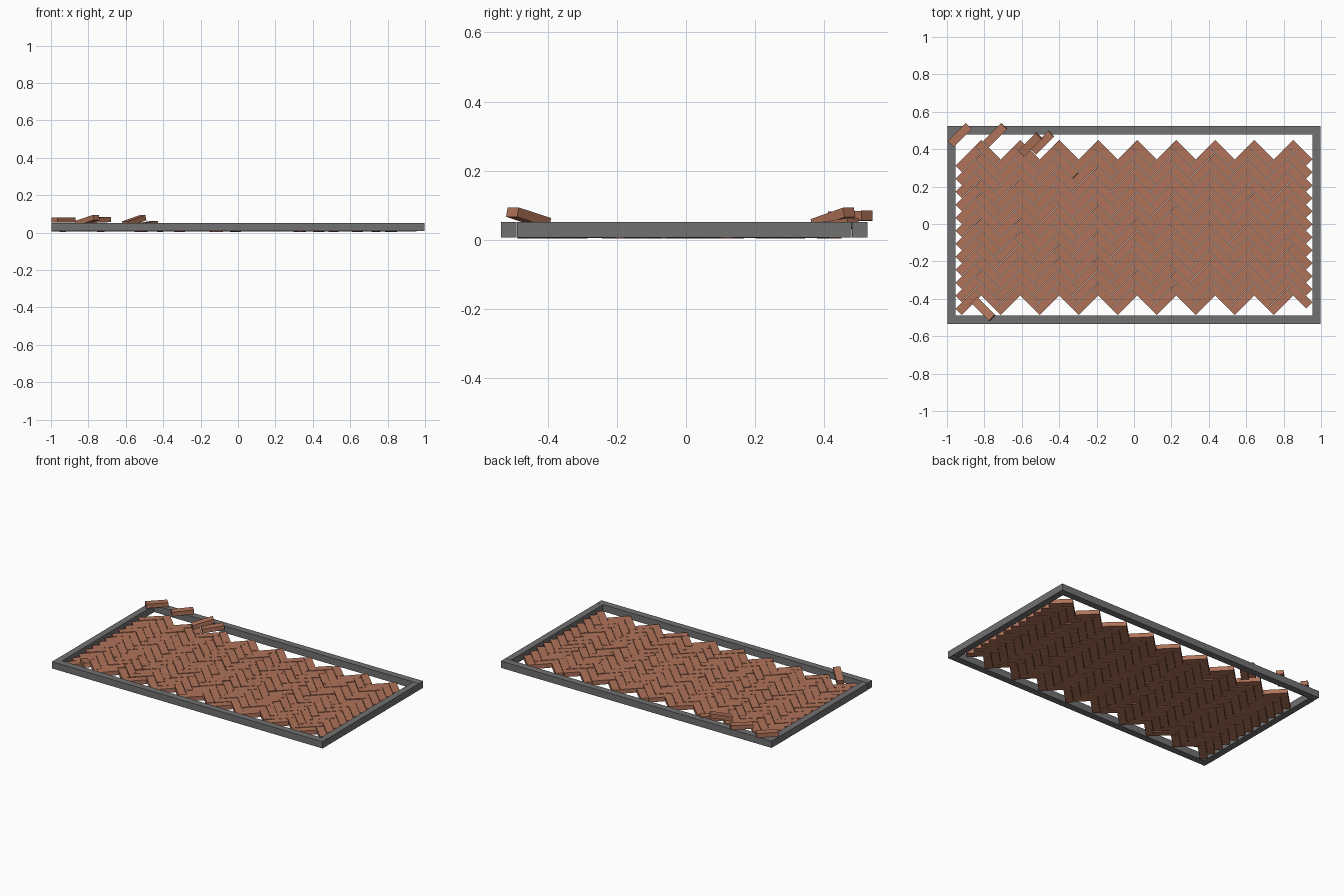
import bpy, bmesh, math, random
from mathutils import Matrix, Vector

random.seed(4)
cube = bpy.data.objects.get("Cube")
if cube:
    bpy.data.objects.remove(cube, do_unlink=True)


def material(name, rgb):
    m = bpy.data.materials.new(name)
    m.use_nodes = True
    m.diffuse_color = (*rgb, 1)
    m.node_tree.nodes["Principled BSDF"].inputs["Base Color"].default_value = (*rgb, 1)
    return m


clay = material("clay_red", (0.43, 0.17, 0.10))
grey = material("kerb_grey", (0.165, 0.165, 0.165))


def add_box(bm, size, matrix):
    bmesh.ops.create_cube(bm, size=1, matrix=matrix @ Matrix.Diagonal((*size, 1)))


def finish(bm, name, mat):
    mesh = bpy.data.meshes.new(name)
    bm.to_mesh(mesh)
    bm.free()
    mesh.materials.append(mat)
    obj = bpy.data.objects.new(name, mesh)
    bpy.context.collection.objects.link(obj)
    return obj


# Kerb frame: two long rails with the end rails between them
def rail(name, x, y, length, width, z):
    bm = bmesh.new()
    add_box(bm, (length, width, 0.045), Matrix.Translation((x, y, z)))
    finish(bm, name, grey)


rail("front_kerb", 0, -0.512, 1.995, 0.045, 0.03)
rail("back_kerb", 0, 0.502, 1.995, 0.045, 0.03)
rail("right_kerb", -0.976, -0.005, 0.043, 0.966, 0.029)
rail("left_kerb", 0.976, -0.005, 0.043, 0.966, 0.03)

# Herringbone paving: cells three units long and one unit wide, turned 45 degrees
PERIOD = 0.2085
UNIT = PERIOD / (3 * math.sqrt(2))
HEIGHT = 0.028
BRICK = Vector((3 * UNIT - 0.002, UNIT - 0.002, HEIGHT))
START = Vector((-0.92, -0.488))


def in_frame(x, y):
    reach = 2 * UNIT / math.sqrt(2)      # half extent of a turned brick
    return abs(x) + reach < 0.962 and -0.494 < y - reach and y + reach < 0.484


paving = bmesh.new()
for column in range(-1, 11):
    for k in range(-4, 18):
        for along, across, turn in ((1.5, 0.5, 45), (0.5, 2.5, 135)):
            a, b = (k + along) * UNIT, (k + across) * UNIT
            x = START.x + column * PERIOD + (a - b) / math.sqrt(2)
            y = START.y + (a + b) / math.sqrt(2)
            if not in_frame(x, y):
                continue
            z = 0.021 + random.uniform(-0.002, 0.002)
            tilt = Matrix.Rotation(random.uniform(-0.02, 0.02), 4, "Y")
            add_box(paving, BRICK, Matrix.Translation((x, y, z))
                    @ Matrix.Rotation(math.radians(turn), 4, "Z") @ tilt)
finish(paving, "herringbone_bricks", clay)

# Loose bricks resting on the kerb: position, turn and tilt in degrees
loose = (
    (-0.932, 0.475, 0.068, 45, 0),
    (-0.742, 0.475, 0.068, 45, -2),
    (-0.555, 0.425, 0.063, 45, -14),
    (-0.490, 0.435, 0.042, 45, -6),
    (-0.805, -0.455, 0.065, -45, -13),
)
for i, (x, y, z, turn, tilt) in enumerate(loose, 1):
    bm = bmesh.new()
    add_box(bm, (0.136, 0.045, HEIGHT), Matrix.Translation((x, y, z))
            @ Matrix.Rotation(math.radians(turn), 4, "Z")
            @ Matrix.Rotation(math.radians(tilt), 4, "Y"))
    finish(bm, f"loose_brick_{i}", clay)
